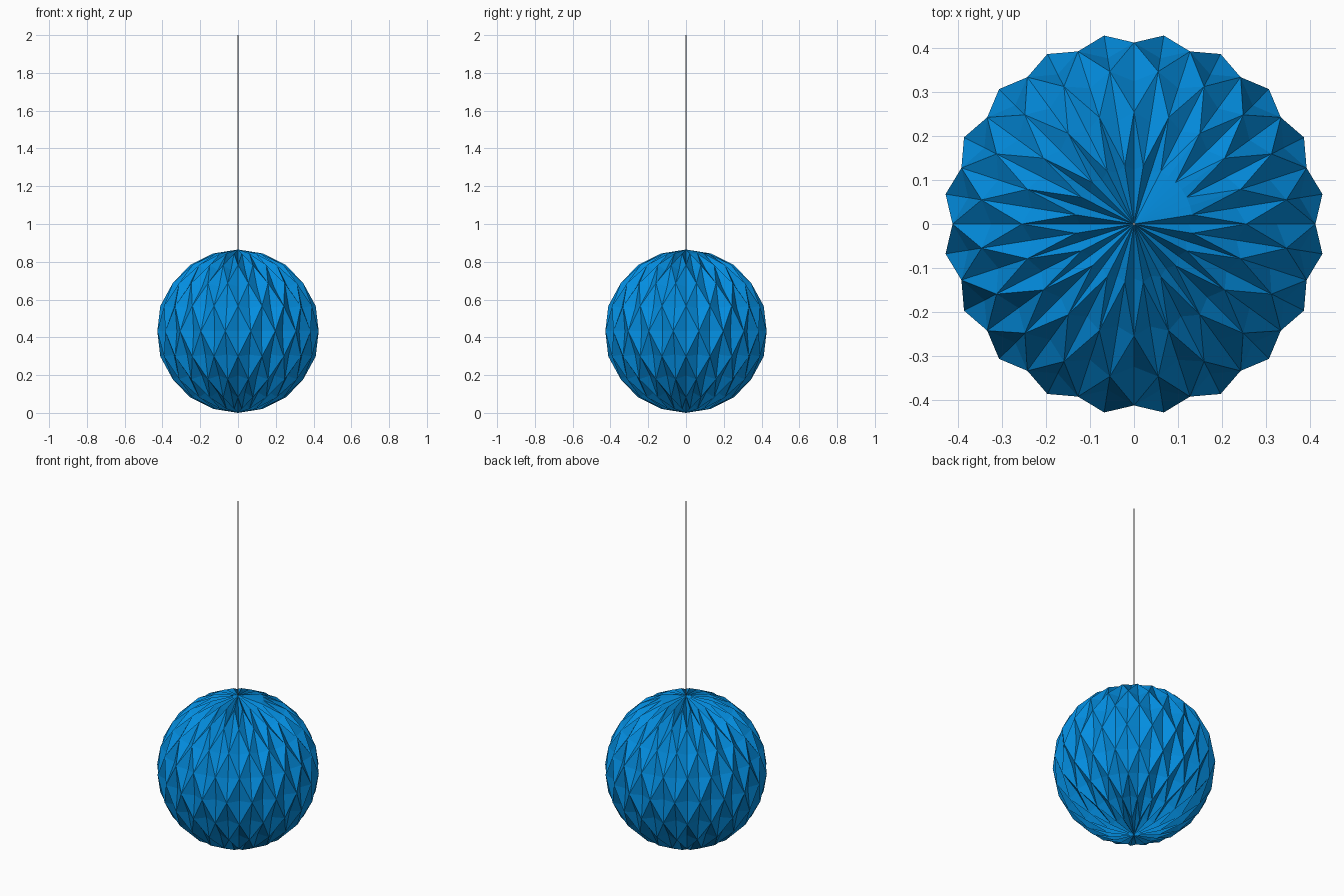
import bpy, bmesh, math

if "Cube" in bpy.data.objects:
    bpy.data.objects.remove(bpy.data.objects["Cube"])

R = 0.4325        # fold peaks lie on this sphere
DENT = 0.925      # valley points sit inside it
N, RINGS = 40, 10


def material(name, rgb):
    m = bpy.data.materials.new(name)
    m.diffuse_color = (*rgb, 1)
    m.use_nodes = True
    m.node_tree.nodes["Principled BSDF"].inputs["Base Color"].default_value = m.diffuse_color
    return m


blue = material("blue paper", (0.001, 0.27, 0.75))
grey = material("grey cord", (0.30, 0.30, 0.30))

# Folded paper ball: alternate points are peaks and valleys
bm = bmesh.new()


def is_peak(i, k):
    return (i + k) % 2 == 0


def point(i, k):
    lon, pol = math.tau * i / N, math.pi * k / RINGS
    # small opened-out patch beside the cord has no valleys
    flat = k == 1 and i in (2, 4, 6)
    r = R if is_peak(i, k) or flat else R * DENT
    return (r * math.sin(pol) * math.cos(lon),
            r * math.sin(pol) * math.sin(lon), R + r * math.cos(pol))


rings = [[bm.verts.new(point(i, k)) for i in range(N)] for k in range(1, RINGS)]
top = bm.verts.new((0, 0, 2 * R))
bottom = bm.verts.new((0, 0, 0))
for i in range(N):
    j = (i + 1) % N
    bm.faces.new((top, rings[0][i], rings[0][j]))
    bm.faces.new((bottom, rings[-1][j], rings[-1][i]))
    for k in range(1, RINGS - 1):
        a, b = rings[k - 1][i], rings[k][i]
        c, d = rings[k][j], rings[k - 1][j]
        # the ridge always joins the two peaks of the square
        tris = ((a, b, c), (a, c, d)) if is_peak(i, k) else ((a, b, d), (b, c, d))
        for t in tris:
            bm.faces.new(t)
bmesh.ops.recalc_face_normals(bm, faces=bm.faces)
mesh = bpy.data.meshes.new("paper_shade")
bm.to_mesh(mesh)
bm.free()
mesh.materials.append(blue)
shade = bpy.data.objects.new("paper_shade", mesh)
bpy.context.collection.objects.link(shade)

# Hanging cord
z0, z1 = 2 * R - 0.01, 2.0
bpy.ops.mesh.primitive_cylinder_add(vertices=24, radius=0.003, depth=z1 - z0,
                                    location=(0, 0, (z0 + z1) / 2))
cord = bpy.context.object
cord.name = "hanging_cord"
cord.data.materials.append(grey)
bpy.ops.object.shade_smooth_by_angle()
